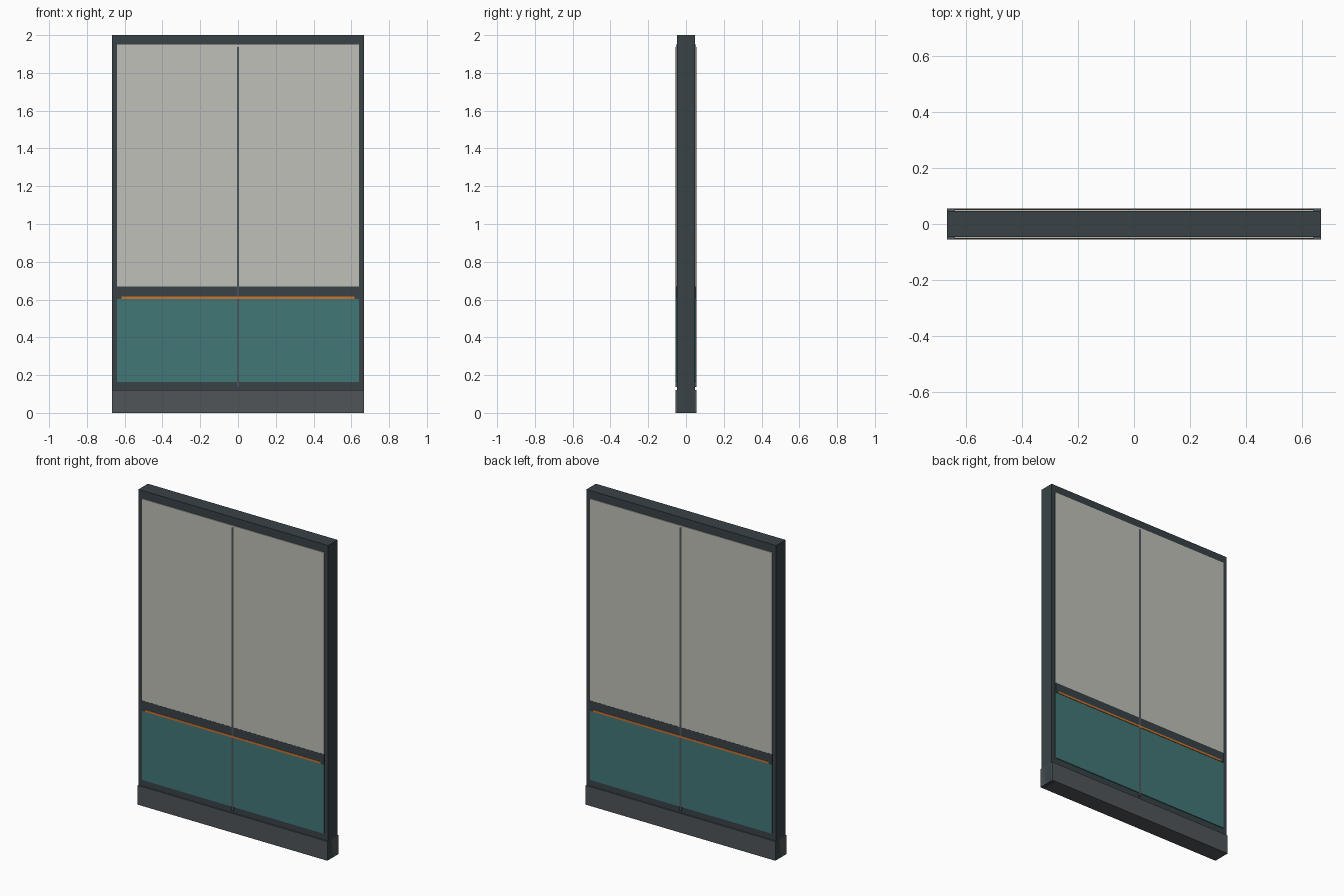
import bpy, bmesh
from mathutils import Matrix

if "Cube" in bpy.data.objects:
    bpy.data.objects.remove(bpy.data.objects["Cube"])


def material(name, rgb):
    m = bpy.data.materials.new(name)
    m.diffuse_color = (*rgb, 1)
    m.use_nodes = True
    m.node_tree.nodes["Principled BSDF"].inputs["Base Color"].default_value = m.diffuse_color
    return m


FRAME = material("dark_frame", (0.04, 0.055, 0.063))
BASE = material("plinth_grey", (0.08, 0.09, 0.098))
FABRIC = material("light_fabric", (0.53, 0.53, 0.48))
TEAL = material("teal_fabric", (0.055, 0.185, 0.185))
ORANGE = material("orange_trim", (0.6, 0.17, 0.03))
SEAM = material("seam_grey", (0.075, 0.09, 0.11))


def box(name, x, y, z, mat):
    """Box from (min, max) ranges on each axis."""
    lo, hi = zip(x, y, z)
    size = [b - a for a, b in zip(lo, hi)]
    mid = [(a + b) / 2 for a, b in zip(lo, hi)]
    bm = bmesh.new()
    bmesh.ops.create_cube(bm, size=1, matrix=Matrix.Translation(mid) @ Matrix.Diagonal((*size, 1)))
    mesh = bpy.data.meshes.new(name)
    bm.to_mesh(mesh)
    bm.free()
    mesh.materials.append(mat)
    ob = bpy.data.objects.new(name, mesh)
    bpy.context.collection.objects.link(ob)
    return ob


W, D, P = 0.667, 0.047, 0.64   # half width, half depth of frame, panel half width

# Frame: posts and top / bottom rails, with a wider plinth
for side, s in (("left", -1), ("right", 1)):
    box(side + "_post", sorted((s * P, s * W)), (-D, D), (0.0, 2.0), FRAME)
box("top_rail", (-P, P), (-D, D), (1.95, 2.0), FRAME)
box("bottom_rail", (-P, P), (-D, D), (0.10, 0.163), FRAME)
box("middle_rail", (-P, P), (-0.053, 0.053), (0.602, 0.668), FRAME)
box("plinth", (-W, W), (-0.055, 0.055), (0.0, 0.122), BASE)

# Panels fill the frame and stand slightly proud on both faces
box("upper_panel", (-P, P), (-0.052, 0.052), (0.668, 1.95), FABRIC)
box("lower_panel", (-P, P), (-0.052, 0.052), (0.163, 0.602), TEAL)

# Trim repeated on front and back faces
for face, s in (("front", -1), ("back", 1)):
    box(face + "_accent_strip", (-0.617, 0.617), sorted((s * 0.045, s * 0.055)), (0.603, 0.616), ORANGE)
    box(face + "_centre_seam", (-0.006, 0.006), sorted((s * 0.045, s * 0.0545)), (0.137, 1.938), SEAM)
